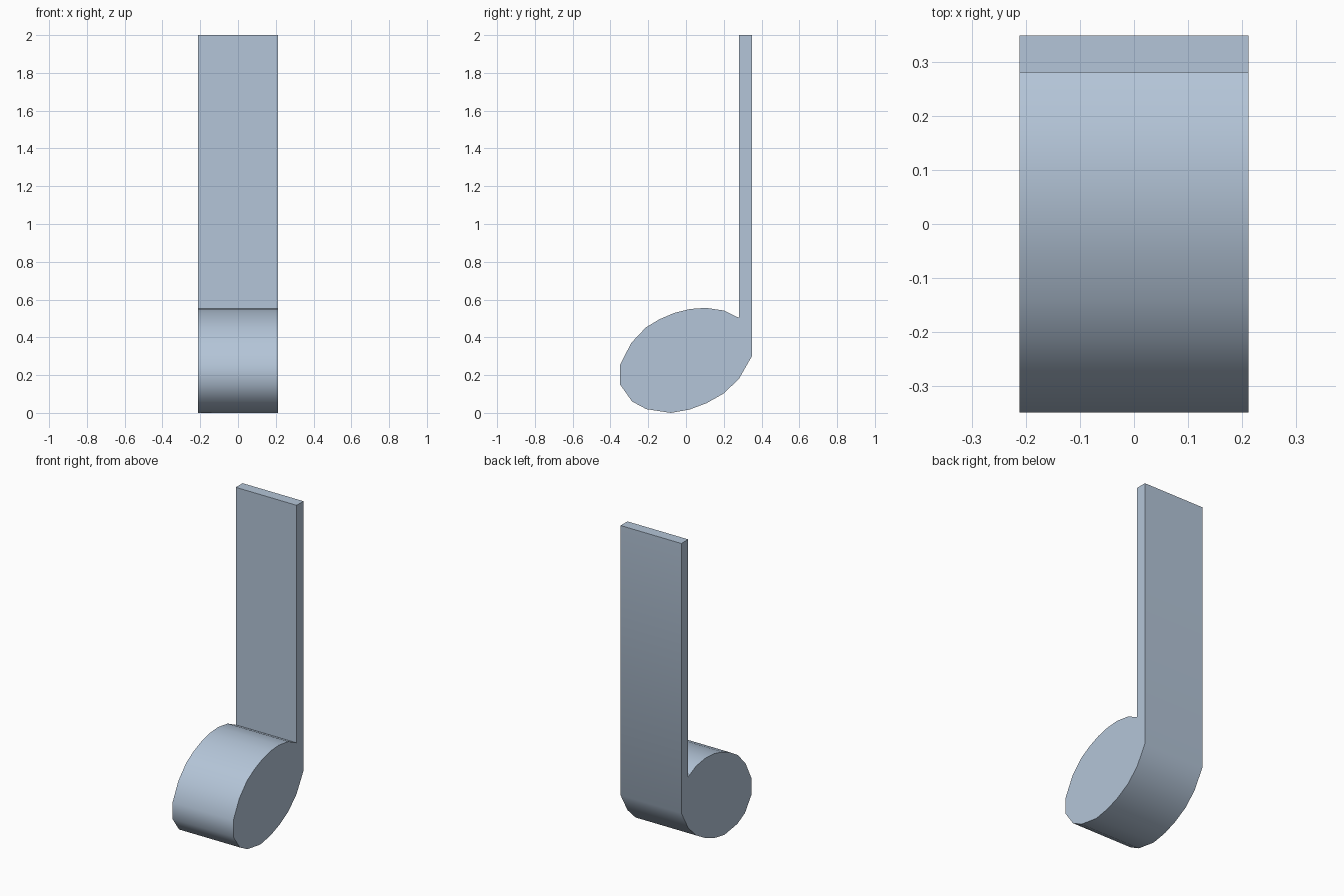
import bpy, bmesh, math

cube = bpy.data.objects.get("Cube")
if cube:
    bpy.data.objects.remove(cube, do_unlink=True)

# Single pale steel blue colour
COLOUR = (0.456, 0.558, 0.686, 1.0)
mat = bpy.data.materials.new("pale steel blue")
mat.use_nodes = True
mat.diffuse_color = COLOUR
mat.node_tree.nodes["Principled BSDF"].inputs["Base Color"].default_value = COLOUR

HALF_WIDTH = 0.212

# Side outline (y, z): upright stem, then round the tilted oval head
stem = [(0.281, 2.0), (0.349, 2.0)]
underside = [(0.349, 0.30), (0.28, 0.18), (0.20, 0.103), (0.11, 0.052),
             (0.02, 0.018), (-0.08, 0.0), (-0.21, 0.02), (-0.285, 0.06)]
nose = [(-0.349, 0.15), (-0.349, 0.255)]
topside = [(-0.29, 0.37), (-0.213, 0.452), (-0.14, 0.496), (-0.06, 0.53),
           (0.02, 0.55), (0.105, 0.556), (0.20, 0.542), (0.281, 0.503)]
outline = stem + underside + nose + topside

# Extrude the outline across the width
bm = bmesh.new()
face = bm.faces.new([bm.verts.new((-HALF_WIDTH, y, z)) for y, z in outline])
extruded = bmesh.ops.extrude_face_region(bm, geom=[face])
moved = [g for g in extruded["geom"] if isinstance(g, bmesh.types.BMVert)]
bmesh.ops.translate(bm, verts=moved, vec=(2 * HALF_WIDTH, 0, 0))
bmesh.ops.recalc_face_normals(bm, faces=bm.faces)

mesh = bpy.data.meshes.new("head_and_stem")
bm.to_mesh(mesh)
bm.free()
mesh.materials.append(mat)
body = bpy.data.objects.new("head_and_stem", mesh)
bpy.context.collection.objects.link(body)

# Smooth round the oval, crisp at the flat ends and the stem corners
bpy.ops.object.select_all(action="DESELECT")
body.select_set(True)
bpy.context.view_layer.objects.active = body
bpy.ops.object.shade_smooth_by_angle(angle=math.radians(42))
